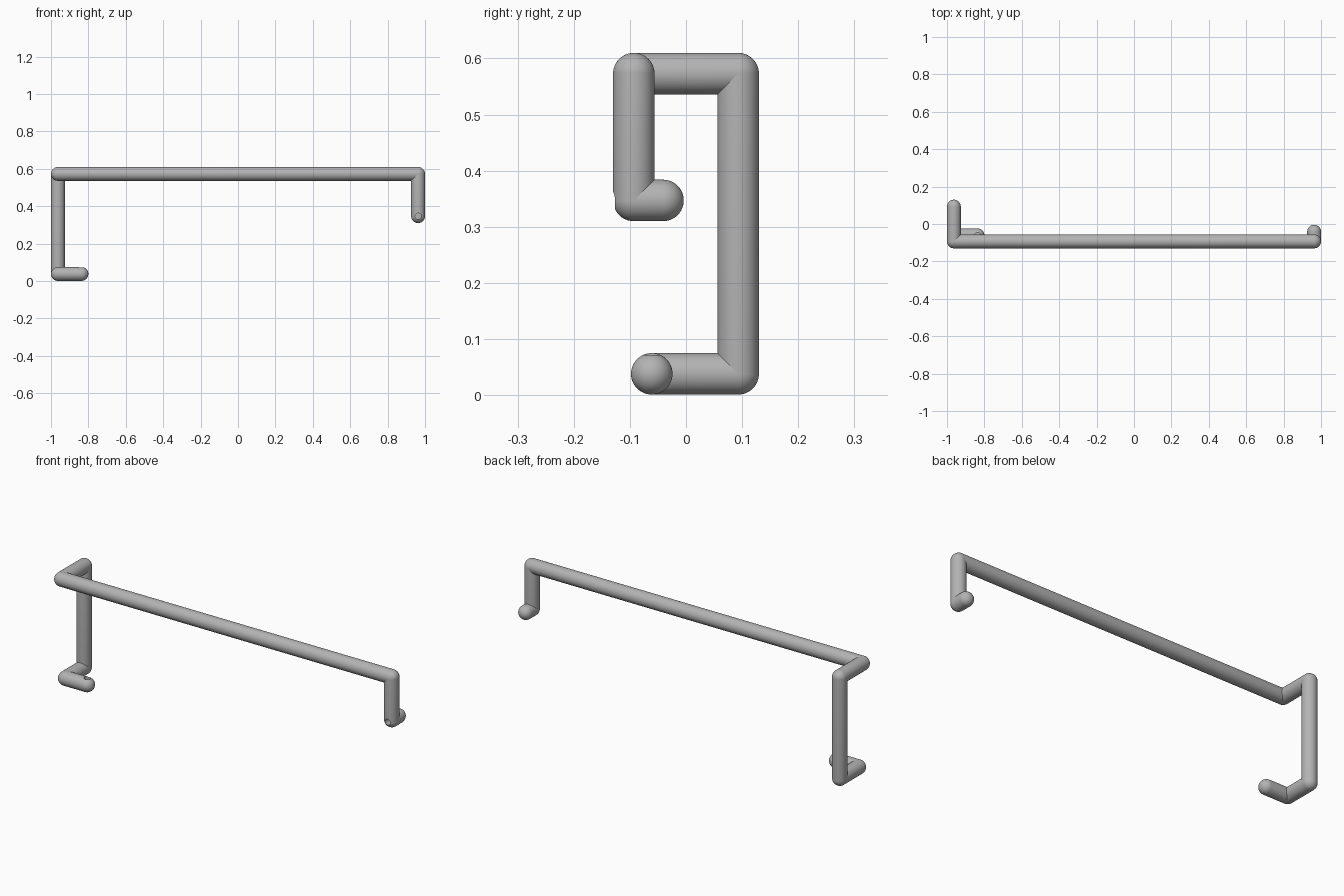
import bpy
import bmesh
import math
from mathutils import Vector, Matrix

cube = bpy.data.objects.get("Cube")
if cube:
    bpy.data.objects.remove(cube, do_unlink=True)

R = 0.037
SIDES = 48
CAP_RINGS = 12

metal = bpy.data.materials.new("brushed grey metal")
metal.use_nodes = True
grey = (0.45, 0.45, 0.45, 1)
metal.diffuse_color = grey
metal.node_tree.nodes["Principled BSDF"].inputs["Base Color"].default_value = grey


def add_object(name, bm):
    mesh = bpy.data.meshes.new(name)
    bm.to_mesh(mesh)
    bm.free()
    mesh.materials.append(metal)
    obj = bpy.data.objects.new(name, mesh)
    bpy.context.collection.objects.link(obj)
    return obj


def rod(name, start, end):
    """Round bar with a hemispherical cap at each end."""
    a, b = Vector(start), Vector(end)
    axis = b - a
    bm = bmesh.new()
    bmesh.ops.create_uvsphere(bm, u_segments=SIDES, v_segments=2 * CAP_RINGS, radius=R)
    # Split the sphere at its equator and stretch it into a capsule
    equator = [e for e in bm.edges if all(abs(v.co.z) < 1e-5 for v in e.verts)]
    bmesh.ops.split_edges(bm, edges=equator)
    for face in bm.faces:
        if face.calc_center_median().z > 0:
            for v in face.verts:
                v.tag = True
    for v in bm.verts:
        if v.tag:
            v.co.z += axis.length
    rims = [e for e in bm.edges if e.is_boundary]
    bmesh.ops.bridge_loops(bm, edges=rims)
    bmesh.ops.recalc_face_normals(bm, faces=bm.faces)
    turn = axis.to_track_quat('Z', 'Y').to_matrix().to_4x4()
    bm.transform(Matrix.Translation(a) @ turn)
    return add_object(name, bm)


def drill(name, mouth, direction, targets, radius=0.016, depth=0.04):
    """Blind screw hole sunk into the target rods."""
    bm = bmesh.new()
    bmesh.ops.create_cone(bm, cap_ends=True, segments=24, radius1=radius,
                          radius2=radius, depth=2 * depth)
    turn = Vector(direction).to_track_quat('Z', 'Y').to_matrix().to_4x4()
    bm.transform(Matrix.Translation(Vector(mouth)) @ turn)
    cutter = add_object(name, bm)
    cutter.hide_render = True
    cutter.hide_viewport = True
    cutter.display_type = 'WIRE'
    for obj in targets:
        cut = obj.modifiers.new("screw hole", 'BOOLEAN')
        cut.operation = 'DIFFERENCE'
        cut.solver = 'EXACT'
        cut.object = cutter


# Corner points along the bent bar, from the hook to the foot
hook_tip = (0.963, -0.041, 0.347)
hook_bend = (0.963, -0.093, 0.347)
left_corner = (0.963, -0.093, 0.573)
right_corner = (-0.963, -0.093, 0.573)
back_corner = (-0.963, 0.093, 0.573)
back_base = (-0.963, 0.093, 0.038)
foot_bend = (-0.963, -0.061, 0.038)
foot_tip = (-0.837, -0.061, 0.038)

path = [hook_tip, hook_bend, left_corner, right_corner,
        back_corner, back_base, foot_bend, foot_tip]
names = ["left_hook", "left_post", "main_rail", "right_return",
         "right_post", "right_base", "right_foot"]
parts = {n: rod(n, p, q) for n, p, q in zip(names, path, path[1:])}

# Screw holes in the hook bend and the foot
drill("hook_hole_cutter", Vector(hook_bend) - Vector((0, R, 0)), (0, 1, 0),
      [parts["left_hook"], parts["left_post"]])
drill("foot_hole_cutter", Vector(foot_tip) + Vector((0, 0, R)), (0, 0, 1),
      [parts["right_foot"]])

# Smooth tubes with crisp hole rims
bpy.ops.object.select_all(action='DESELECT')
for obj in parts.values():
    obj.select_set(True)
    bpy.context.view_layer.objects.active = obj
    for mod in list(obj.modifiers):
        with bpy.context.temp_override(object=obj, active_object=obj):
            bpy.ops.object.modifier_apply(modifier=mod.name)
bpy.ops.object.shade_smooth_by_angle(angle=math.radians(35))

# The cutters are no longer needed once applied
for name in ("hook_hole_cutter", "foot_hole_cutter"):
    bpy.data.objects.remove(bpy.data.objects[name], do_unlink=True)
